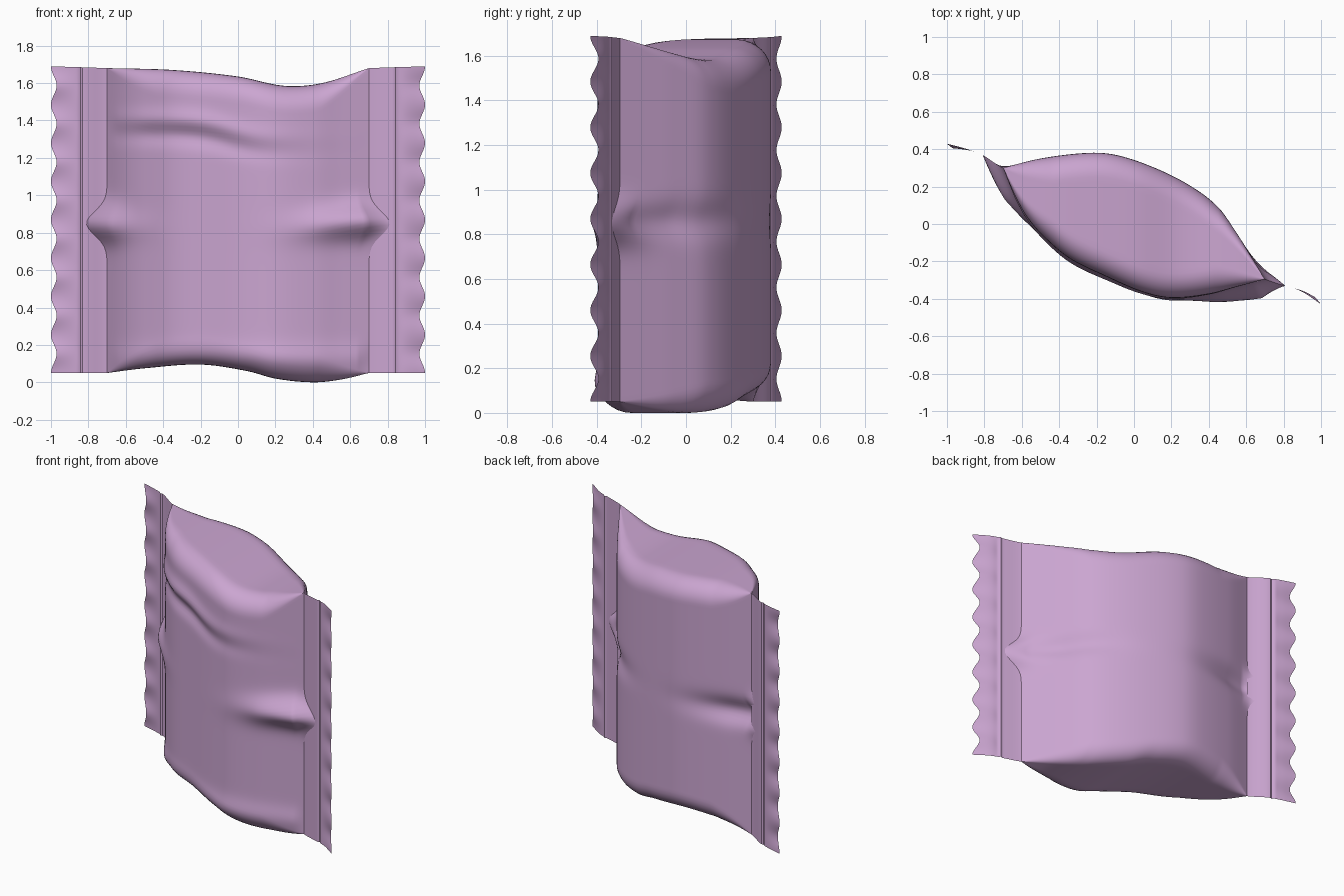
import bpy, bmesh
from math import sin, cos, pi, exp

if "Cube" in bpy.data.objects:
    bpy.data.objects.remove(bpy.data.objects["Cube"])

mat = bpy.data.materials.new("mauve_foil")
mat.diffuse_color = (0.60, 0.38, 0.64, 1)
mat.use_nodes = True
mat.node_tree.nodes["Principled BSDF"].inputs["Base Color"].default_value = mat.diffuse_color


def curve(pts, x):
    """Smooth curve through (x, value) points."""
    n = len(pts)
    i = max(0, min(n - 2, sum(1 for p in pts if p[0] <= x) - 1))

    def slope(k):
        a, b = pts[max(0, k - 1)], pts[min(n - 1, k + 1)]
        return (b[1] - a[1]) / (b[0] - a[0])
    (x0, y0), (x1, y1) = pts[i], pts[i + 1]
    h = x1 - x0
    t = (x - x0) / h
    return ((2*t**3 - 3*t**2 + 1) * y0 + (t**3 - 2*t*t + t) * h * slope(i)
            + (3*t*t - 2*t**3) * y1 + (t**3 - t*t) * h * slope(i + 1))


def bump(v, centre, width):
    return exp(-((v - centre) / width) ** 2)


# Outline curves of the filled pouch
FRONT = [(-.7, .30), (-.64, .16), (-.58, .05), (-.5, -.05), (-.35, -.18), (-.15, -.28),
         (.05, -.365), (.2, -.395), (.4, -.375), (.55, -.335), (.7, -.295)]
BACK = [(-.7, .30), (-.5, .35), (-.25, .38), (-.1, .37), (.1, .305), (.3, .205),
        (.45, .09), (.55, -.05), (.63, -.18), (.7, -.295)]
TOP = [(-.7, 1.68), (-.35, 1.67), (0, 1.635), (.25, 1.585), (.45, 1.60), (.7, 1.68)]
BOTTOM = [(-.7, .05), (-.5, .075), (-.2, .095), (.05, .06), (.2, .02), (.4, 0), (.55, .015), (.7, .05)]
FIN = [(-1, .42), (-.9, .40), (-.82, .375), (-.7, .30), (.7, -.295), (.82, -.335), (.9, -.36), (1, -.42)]


def finish(name, rows, closed):
    bm = bmesh.new()
    grid = [[bm.verts.new(p) for p in r] for r in rows]
    n = len(grid[0])
    for a, b in zip(grid, grid[1:]):
        for j in range(n if closed else n - 1):
            k = (j + 1) % n
            bm.faces.new((a[j], b[j], b[k], a[k]))
    bmesh.ops.remove_doubles(bm, verts=bm.verts, dist=1e-5)
    bmesh.ops.recalc_face_normals(bm, faces=bm.faces)
    me = bpy.data.meshes.new(name)
    bm.to_mesh(me)
    bm.free()
    me.materials.append(mat)
    ob = bpy.data.objects.new(name, me)
    bpy.context.collection.objects.link(ob)
    bpy.context.view_layer.objects.active = ob
    ob.select_set(True)
    bpy.ops.object.shade_smooth_by_angle(angle=0.7)
    ob.select_set(False)


def section(x):
    """Rounded-rectangle loop in the y-z plane, collapsing to a line at the ends."""
    f, b, zt, zb = (curve(c, x) for c in (FRONT, BACK, TOP, BOTTOM))
    d = max((b - f) / 2, 0)
    r = min(.13, .55 * d)
    m = (f + b) / 2
    N, C, T = 70, 8, 12
    pts = [(f, zb + r + (zt - zb - 2*r) * i / N, -1) for i in range(N)]
    pts += [(f + r - r*cos(a), zt - r + r*sin(a), -1) for a in (pi/2 * i / C for i in range(C))]
    pts += [(m + (d - r) * (2*i/T - 1), zt, 0) for i in range(T)]
    pts += [(b - r + r*sin(a), zt - r + r*cos(a), 1) for a in (pi/2 * i / C for i in range(C))]
    pts += [(b, zt - r - (zt - zb - 2*r) * i / N, 1) for i in range(N)]
    pts += [(b - r + r*cos(a), zb + r - r*sin(a), 1) for a in (pi/2 * i / C for i in range(C))]
    pts += [(m - (d - r) * (2*i/T - 1), zb, 0) for i in range(T)]
    pts += [(f + r - r*sin(a), zb + r - r*cos(a), -1) for a in (pi/2 * i / C for i in range(C))]
    return pts


def wrinkle(x, y, z, side):
    """Folds in the foil: side pleats, upper ripple and lower lip."""
    e = max(0, (abs(x) - .52) / .18)
    px = x + (.11 if x > 0 else -.11) * e * e * bump(z, .85, .09)
    open_ = min(1, (.7 - abs(x)) / .06)
    if side < 0:
        y -= .085 * open_ * bump(x, .64, .28) * bump(z, .87 - .1 * (.7 - x), .085)
        y -= .035 * open_ * bump(x, -.68, .18) * bump(z, .83, .08)
        mid = 1.41 - .1 / (1 + exp(-(x + .05) * 12))
        fade = bump(x, -.3, .45) * open_
        y += .022 * fade * (bump(z, mid - .09, .05) - bump(z, mid, .05))
        y -= .015 * open_ * bump(z, .13, .07)
    elif side > 0:
        y -= .05 * open_ * bump(x, .6, .25) * bump(z, .86, .075)
        y -= .05 * open_ * bump(x, -.66, .32) * bump(z, .86, .075)
    y += (curve(FIN, px) - curve(FIN, x)) * e * (1 - open_)
    return px, y, z


# Filled pouch
COLS = 90
finish("pouch_body", [[wrinkle(x, *p) for p in section(x)]
                      for x in (.7 * sin(pi/2 * (2*i/COLS - 1)) for i in range(COLS + 1))], True)

# Crimped sealing fins with scalloped edges
for name, s in (("left_fin", -1), ("right_fin", 1)):
    rows = []
    for i in range(25):
        u = .70 + .285 * i / 24
        k = max(0, (u - .86) / .125)
        row = []
        for j in range(129):
            w = cos(2*pi * 8 * j / 128)
            x = s * (u + .015 * w * k)
            y = curve(FIN, x) + .009 * w * k * -s + s * .010 * bump(u, .843, .008)
            z = .05 + (1.63 + .01 * (u - .7) / .3) * j / 128
            row.append((x, y, z))
        rows.append(row)
    finish(name, rows, False)
